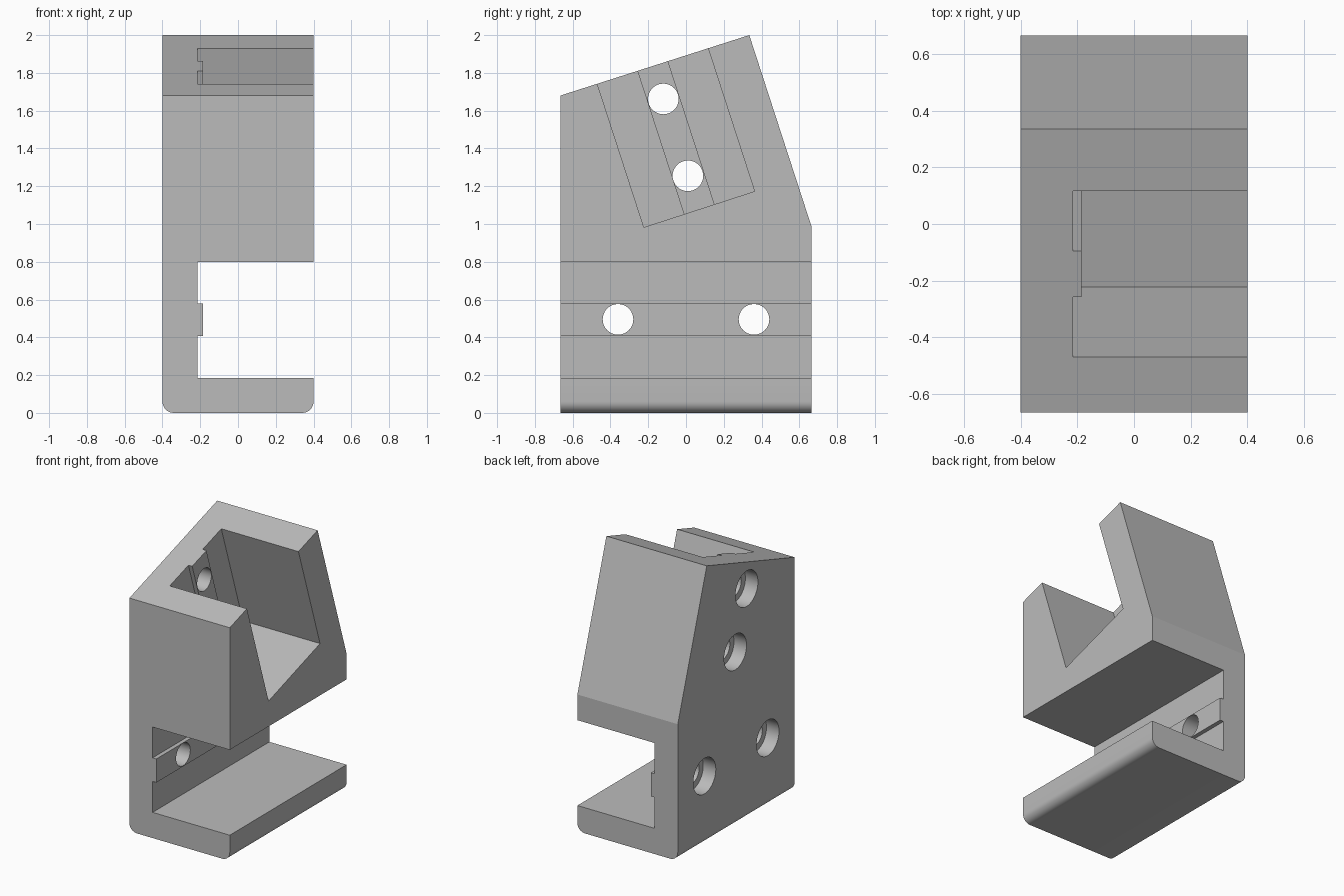
import bpy, bmesh, math
from mathutils import Matrix, Vector

if "Cube" in bpy.data.objects:
    bpy.data.objects.remove(bpy.data.objects["Cube"])

grey = bpy.data.materials.new("grey_plastic")
grey.diffuse_color = (0.5, 0.5, 0.5, 1)
grey.use_nodes = True
grey.node_tree.nodes["Principled BSDF"].inputs["Base Color"].default_value = grey.diffuse_color
TILT = math.radians(18)


def prism(name, points, push):
    """Closed polygon pushed along a vector into a solid."""
    bm = bmesh.new()
    face = bm.faces.new([bm.verts.new(p) for p in points])
    ext = bmesh.ops.extrude_face_region(bm, geom=[face])
    bmesh.ops.translate(bm, vec=push, verts=[v for v in ext["geom"] if isinstance(v, bmesh.types.BMVert)])
    bmesh.ops.recalc_face_normals(bm, faces=bm.faces)
    mesh = bpy.data.meshes.new(name)
    bm.to_mesh(mesh)
    bm.free()
    obj = bpy.data.objects.new(name, mesh)
    bpy.context.collection.objects.link(obj)
    mesh.materials.append(grey)
    return obj


def cylinder(name, y, z, radius, x0, x1):
    ring = [(x0, y + radius * math.cos(a), z + radius * math.sin(a))
            for a in (2 * math.pi * i / 48 for i in range(48))]
    return prism(name, ring, Vector((x1 - x0, 0, 0)))


def cut(body, cutter):
    bpy.context.view_layer.objects.active = body
    mod = body.modifiers.new("cut", "BOOLEAN")
    mod.operation, mod.solver, mod.object = "DIFFERENCE", "EXACT", cutter
    bpy.ops.object.modifier_apply(modifier=mod.name)
    bpy.data.objects.remove(cutter)


# Body: five-sided side outline across the full width
outline = [(-0.665, 0), (0.665, 0), (0.665, 0.985), (0.335, 2.0), (-0.665, 1.68)]
body = prism("holder_body", [(-0.4, y, z) for y, z in outline], Vector((0.8, 0, 0)))

# Rounded long edges underneath
bm = bmesh.new()
bm.from_mesh(body.data)
edges = [e for e in bm.edges if all(v.co.z < 0.001 for v in e.verts)
         and abs(e.verts[0].co.x - e.verts[1].co.x) < 0.001]
bmesh.ops.bevel(bm, geom=edges, offset=0.06, segments=8, profile=0.5, affect="EDGES")
bm.to_mesh(body.data)
bm.free()


def slot_profile(low, rib_low, rib_high, high):
    """Slot section open to the right, with a raised rib on its inner wall."""
    wall, rib, out = -0.215, -0.185, 0.6
    return [(out, low), (wall, low), (wall, rib_low), (rib, rib_low),
            (rib, rib_high), (wall, rib_high), (wall, high), (out, high)]


# Lower slot running front to back
lower = slot_profile(0.185, 0.408, 0.578, 0.8)
cut(body, prism("lower_slot", [(x, -1, z) for x, z in lower], Vector((0, 2, 0))))

# Upper slot, tilted and open at the top
upper = slot_profile(-0.308, -0.085, 0.085, 0.308)
place = Matrix.Translation((0, 0.07, 1.078)) @ Matrix.Rotation(TILT, 4, "X")
cut(body, prism("upper_slot", [place @ Vector((x, u, 0)) for x, u in upper],
                place.to_3x3() @ Vector((0, 0, 1.5))))

# Screw holes with counterbores on the left face
for y, z in [(-0.36, 0.495), (0.36, 0.495), (-0.12, 1.662), (0.01, 1.255)]:
    cut(body, cylinder("screw_hole", y, z, 0.081, -0.6, 0.0))
    cut(body, cylinder("counterbore", y, z, 0.128, -0.6, -0.3))

bpy.ops.object.select_all(action="DESELECT")
body.select_set(True)
bpy.context.view_layer.objects.active = body
bpy.ops.object.shade_smooth_by_angle(angle=math.radians(15))
